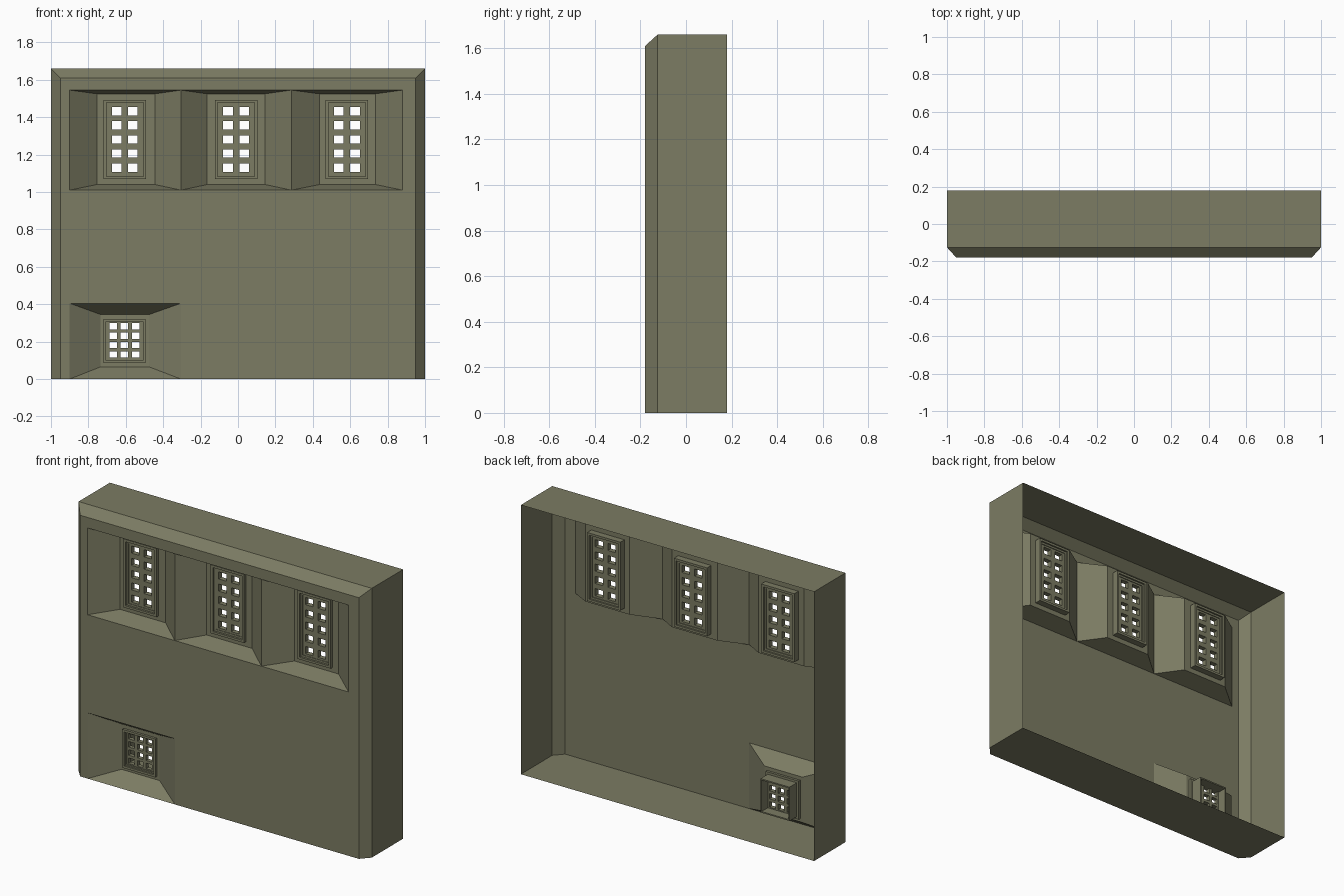
import bpy, bmesh
from mathutils import Vector

if "Cube" in bpy.data.objects:
    bpy.data.objects.remove(bpy.data.objects["Cube"])

mat = bpy.data.materials.new("olive")
mat.diffuse_color = (0.20, 0.20, 0.125, 1)
mat.use_nodes = True
mat.node_tree.nodes["Principled BSDF"].inputs["Base Color"].default_value = mat.diffuse_color


def finish(bm, name):
    me = bpy.data.meshes.new(name)
    bm.to_mesh(me)
    bm.free()
    me.materials.append(mat)
    ob = bpy.data.objects.new(name, me)
    bpy.context.collection.objects.link(ob)
    return ob


def face(bm, pts):
    bm.faces.new([bm.verts.new(p) for p in pts])


def loop(x0, x1, z0, z1, y):
    return [(x0, y, z0), (x1, y, z0), (x1, y, z1), (x0, y, z1)]


def ring(bm, a, b):
    for i in range(4):
        j = (i + 1) % 4
        face(bm, [a[i], a[j], b[j], b[i]])


def box(bm, x0, x1, y0, y1, z0, z1):
    m = bmesh.ops.create_cube(bm, size=1)["verts"]
    for v in m:
        v.co = Vector(((x0 + x1) / 2 + v.co.x * (x1 - x0),
                       (y0 + y1) / 2 + v.co.y * (y1 - y0),
                       (z0 + z1) / 2 + v.co.z * (z1 - z0)))


def frame(bm, x0, x1, z0, z1, y0, y1, t):
    """Hollow rectangular frame with wall thickness t."""
    o, i = (x0, x1, z0, z1), (x0 + t, x1 - t, z0 + t, z1 - t)
    of, ob_ = loop(*o, y0), loop(*o, y1)
    nf, nb = loop(*i, y0), loop(*i, y1)
    ring(bm, of, nf)
    ring(bm, nb, ob_)
    ring(bm, ob_, of)
    ring(bm, nf, nb)


def grille(bm, x0, x1, z0, z1, xs, zs, hw, hh, y0, y1):
    """Bars filling a rectangle around holes centred at xs, zs."""
    ex = [x0] + [e for x in xs for e in (x - hw, x + hw)] + [x1]
    ez = [z0] + [e for z in zs for e in (z - hh, z + hh)] + [z1]
    for a, b in zip(ex[::2], ex[1::2]):
        box(bm, a, b, y0, y1, z0, z1)
    for a, b in zip(ez[::2], ez[1::2]):
        for c, d in zip(ex[1:-1:2], ex[2::2]):
            box(bm, c, d, y0, y1, a, b)


F, B, K = -0.18, 0.18, -0.125          # panel, back and bevel depth
upper = [(-0.9, -0.305, -0.755, -0.445, -0.605),
         (-0.305, 0.285, -0.165, 0.145, -0.01),
         (0.285, 0.88, 0.435, 0.735, 0.582)]

# Wall shell: open-backed sheet with recess openings
bm = bmesh.new()
xc = [-0.95, -0.9, -0.305, 0.285, 0.88, 0.95]
zc = [0, 0.405, 1.01, 1.545, 1.61]
for i in range(5):
    for j in range(4):
        if (j == 2 and 1 <= i <= 3) or (i == 1 and j == 0):
            continue
        face(bm, loop(xc[i], xc[i + 1], zc[j], zc[j + 1], F))
for s in (-1, 1):
    face(bm, [(s * .95, F, 0), (s, K, 0), (s, K, 1.66), (s * .95, F, 1.61)])
    face(bm, [(s, K, 0), (s, B, 0), (s, B, 1.66), (s, K, 1.66)])
face(bm, [(-.95, F, 1.61), (.95, F, 1.61), (1, K, 1.66), (-1, K, 1.66)])
face(bm, [(-1, K, 1.66), (1, K, 1.66), (1, B, 1.66), (-1, B, 1.66)])
face(bm, [(-.95, F, 0), (.95, F, 0), (1, K, 0), (1, B, 0), (-1, B, 0), (-1, K, 0)])

# Splayed recesses with window openings
for a, b, c, d, m in upper:
    floor = loop(c, d, 1.04, 1.525, -0.07)
    ring(bm, loop(a, b, 1.01, 1.545, F), floor)
    ring(bm, floor, loop(m - .1, m + .1, 1.085, 1.475, -0.07))
floor = loop(-0.735, -0.475, 0.065, 0.345, -0.085)
ring(bm, loop(-0.9, -0.305, 0, 0.405, F), floor)
ring(bm, floor, loop(-0.71, -0.505, 0.098, 0.307, -0.085))

# Turn all sheet faces outward
bmesh.ops.remove_doubles(bm, verts=bm.verts[:], dist=1e-4)
bm.normal_update()
for f in bm.faces:
    n, c = f.normal, f.calc_center_median() - Vector((0, 0, 0.83))
    if (n.y > 0) if abs(n.y) > 0.01 else (n.dot(c) < 0):
        f.normal_flip()
finish(bm, "wall_shell")

# Tall windows
for k, (_, _, _, _, m) in enumerate(upper):
    bm = bmesh.new()
    frame(bm, m - .113, m + .113, 1.07, 1.492, -0.09, -0.03, 0.014)
    frame(bm, m - .099, m + .099, 1.084, 1.478, -0.078, -0.04, 0.012)
    grille(bm, m - .087, m + .087, 1.096, 1.466, (m - .043, m + .043),
           [1.13 + .0755 * i for i in range(5)], .026, .022, -0.075, -0.045)
    bmesh.ops.remove_doubles(bm, verts=bm.verts[:], dist=1e-5)
    bmesh.ops.recalc_face_normals(bm, faces=bm.faces[:])
    finish(bm, f"tall_window_{k + 1}")

# Small lower window with a deep rear sleeve
bm = bmesh.new()
m = -0.607
frame(bm, m - .113, m + .113, 0.085, 0.322, -0.1, -0.07, 0.014)
frame(bm, m - .099, m + .099, 0.099, 0.308, -0.09, 0.0, 0.008)
grille(bm, m - .091, m + .091, 0.107, 0.3, (m - .06, m, m + .06),
       [.131 + .0507 * i for i in range(4)], .02, .017, -0.085, -0.06)
bmesh.ops.recalc_face_normals(bm, faces=bm.faces[:])
finish(bm, "small_window")
